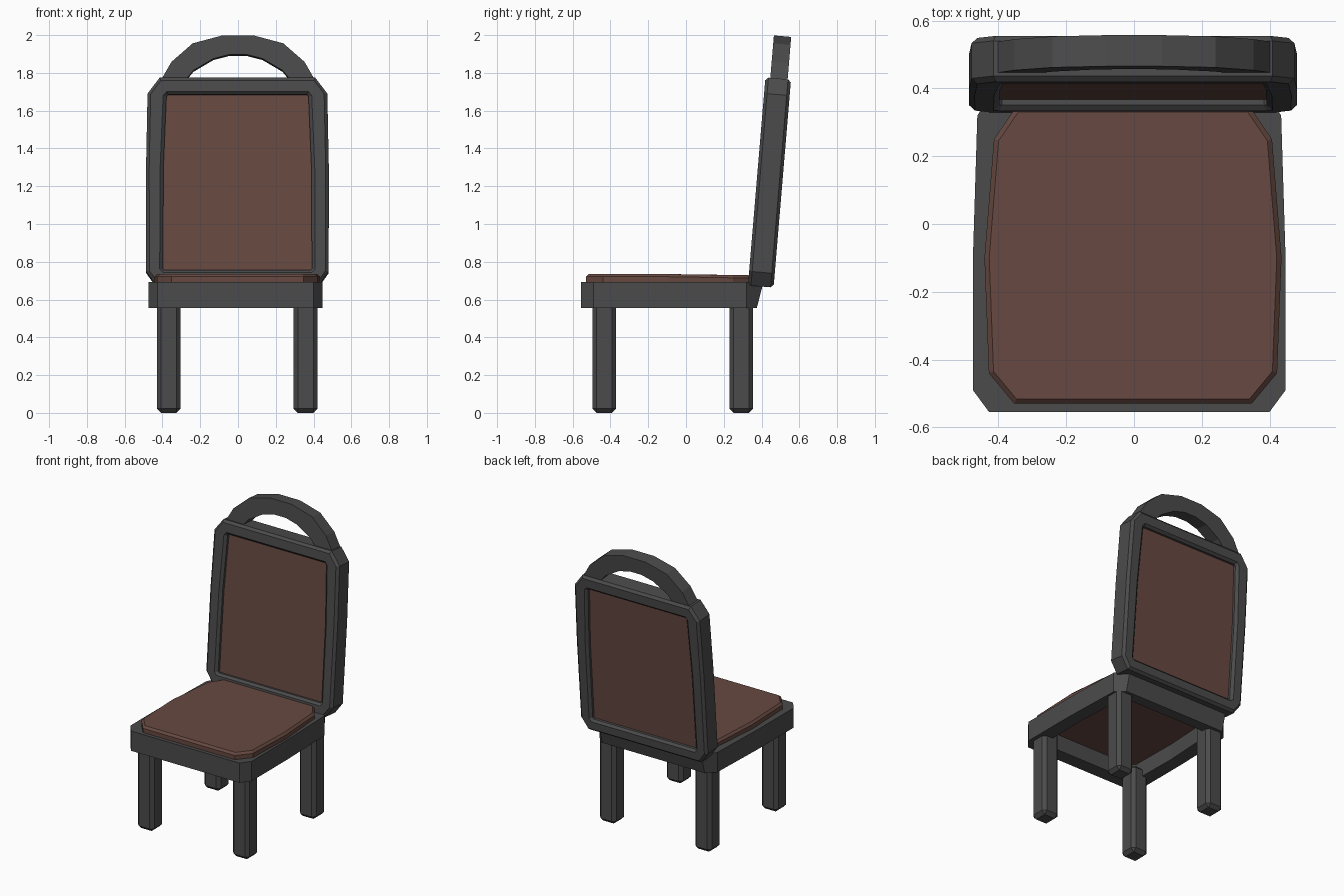
import bpy, bmesh, math
from mathutils import Matrix, Vector

if "Cube" in bpy.data.objects:
    bpy.data.objects.remove(bpy.data.objects["Cube"])


def material(name, rgb):
    m = bpy.data.materials.new(name)
    m.diffuse_color = (*rgb, 1)
    m.use_nodes = True
    m.node_tree.nodes["Principled BSDF"].inputs["Base Color"].default_value = m.diffuse_color
    return m


GREY = material("dark grey frame", (0.07, 0.07, 0.07))
BROWN = material("brown leather", (0.135, 0.066, 0.052))


def finish(bm, name, mat, bevel=0.0):
    bmesh.ops.recalc_face_normals(bm, faces=bm.faces[:])
    me = bpy.data.meshes.new(name)
    bm.to_mesh(me)
    bm.free()
    ob = bpy.data.objects.new(name, me)
    bpy.context.collection.objects.link(ob)
    me.materials.append(mat)
    if bevel:
        b = ob.modifiers.new("bevel", 'BEVEL')
        b.width, b.segments = bevel, 1
        b.limit_method, b.angle_limit = 'ANGLE', math.radians(60)
    return ob


def mirrored(half, cx=0.0):
    """Closed outline from its right half."""
    return [(cx + x, y) for x, y in half] + [(cx - x, y) for x, y in reversed(half)]


def prism(pts, z0, z1):
    bm = bmesh.new()
    lo = [bm.verts.new((x, y, z0)) for x, y in pts]
    hi = [bm.verts.new((x, y, z1)) for x, y in pts]
    bm.faces.new(lo)
    bm.faces.new(hi)
    for i in range(len(pts)):
        j = (i + 1) % len(pts)
        bm.faces.new((lo[i], lo[j], hi[j], hi[i]))
    return bm


def ring(outer, inner, z0, z1):
    bm = bmesh.new()
    loops = [[bm.verts.new((x, y, z)) for x, y in pts]
             for pts, z in ((outer, z0), (outer, z1), (inner, z1), (inner, z0))]
    n = len(outer)
    for k in range(4):
        a, b = loops[k], loops[(k + 1) % 4]
        for i in range(n):
            j = (i + 1) % n
            bm.faces.new((a[i], a[j], b[j], b[i]))
    return bm


# Legs
for row, y in (("front", -0.433), ("back", 0.292)):
    for side, x in (("left", -0.367), ("right", 0.358)):
        bm = bmesh.new()
        bmesh.ops.create_cube(bm, size=1)
        bmesh.ops.scale(bm, vec=(0.126, 0.126, 0.62), verts=bm.verts[:])
        bmesh.ops.translate(bm, vec=(x, y, 0.31), verts=bm.verts[:])
        finish(bm, f"{row}_{side}_leg", GREY, 0.022)

# Seat frame: open ring whose rear edge slopes inwards at the bottom
outer = mirrored([(0.413, -0.555), (0.461, -0.49), (0.461, -0.1), (0.448, 0.32), (0.39, 0.41)], -0.014)
inner = mirrored([(0.34, -0.46), (0.365, -0.43), (0.37, -0.1), (0.35, 0.27), (0.33, 0.30)], -0.014)
bm = ring(outer, inner, 0.556, 0.692)
for v in bm.verts:
    if v.co.z < 0.6 and v.co.y > 0.4:
        v.co.y -= 0.035
finish(bm, "seat_frame", GREY)

# Seat cushion
pts = mirrored([(0.35, -0.53), (0.425, -0.44), (0.438, -0.1), (0.41, 0.25), (0.345, 0.345)], -0.003)
bm = prism(pts, 0.665, 0.735)
for v in bm.verts:
    if v.co.z > 0.7 and v.co.y > 0.2:
        v.co.z -= 0.006
finish(bm, "seat_cushion", BROWN, 0.014)

# Backrest parts: drawn flat (x, height), then stood up and leaned back
LEAN = (Matrix.Translation(Vector((0, 0.328, 0.675)))
        @ Matrix.Rotation(math.radians(-4.8), 4, 'X')
        @ Matrix(((1, 0, 0, 0), (0, 0, 1, 0), (0, 1, 0, 0), (0, 0, 0, 1))))


def lean(bm):
    bmesh.ops.transform(bm, matrix=LEAN, verts=bm.verts[:])
    return bm


outer = mirrored([(0.43, 0.0), (0.483, 0.075), (0.484, 0.62), (0.476, 1.02), (0.412, 1.105)], -0.003)
inner = mirrored([(0.386, 0.082), (0.394, 0.09), (0.392, 0.62), (0.376, 1.005), (0.368, 1.015)], -0.003)
finish(lean(ring(outer, inner, 0.0, 0.136)), "backrest_frame", GREY, 0.016)

panel = mirrored([(0.405, 0.07), (0.405, 0.62), (0.39, 1.03)], -0.003)
finish(lean(prism(panel, 0.032, 0.104)), "backrest_panel", BROWN)

# Arched handle on top of the backrest
top = mirrored([(0.415, 1.08), (0.352, 1.19), (0.24, 1.288), (0.083, 1.33)])
low = mirrored([(0.29, 1.08), (0.235, 1.145), (0.13, 1.207), (0.045, 1.229)])
bm = bmesh.new()
rows = []
for (ox, oz), (ix, iz) in zip(top, low):
    rows.append([bm.verts.new(c) for c in
                 ((ox, oz, 0.026), (ox, oz, 0.118), (ix, iz, 0.118), (ix, iz, 0.026))])
for k in range(len(rows) - 1):
    a, b = rows[k], rows[k + 1]
    for i in range(4):
        j = (i + 1) % 4
        bm.faces.new((a[i], a[j], b[j], b[i]))
# the outline starts at the right foot and ends at the left foot
bm.faces.new(rows[0])
bm.faces.new(rows[-1])
finish(lean(bm), "top_handle", GREY)
